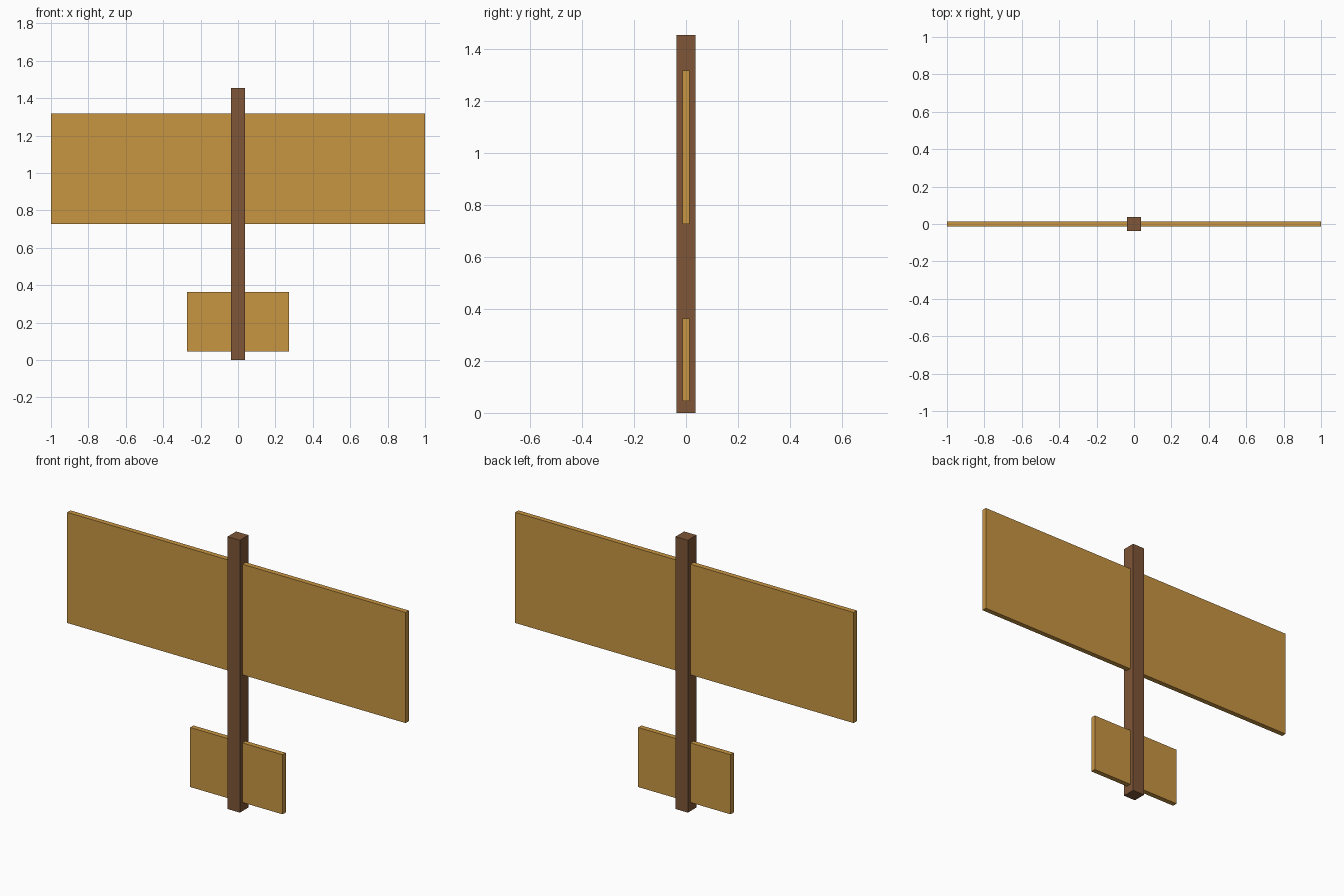
import bpy

cube = bpy.data.objects.get("Cube")
if cube:
    bpy.data.objects.remove(cube, do_unlink=True)

UNIT = 1 / 11  # the wing spans 22 units


def make_material(name, rgb):
    mat = bpy.data.materials.new(name)
    mat.use_nodes = True
    color = (*rgb, 1)
    mat.diffuse_color = color
    mat.node_tree.nodes["Principled BSDF"].inputs["Base Color"].default_value = color
    return mat


def make_box(name, width, depth, bottom, top, mat):
    """Box centred on x and y, measured in units, from bottom to top."""
    bpy.ops.mesh.primitive_cube_add(size=1, location=(0, 0, (bottom + top) / 2 * UNIT))
    obj = bpy.context.object
    obj.name = name
    obj.scale = (width * UNIT, depth * UNIT, (top - bottom) * UNIT)
    bpy.ops.object.transform_apply(location=False, rotation=False, scale=True)
    obj.data.materials.append(mat)
    return obj


dark_wood = make_material("dark wood", (0.21, 0.093, 0.038))
light_wood = make_material("light wood", (0.58, 0.30, 0.055))

# Square body stick, standing upright
make_box("body_stick", 0.8, 0.8, 0, 16, dark_wood)

# Flat boards passing through the stick
make_box("main_wing", 22, 0.3, 8, 14.5, light_wood)
make_box("tail_wing", 6, 0.3, 0.5, 4, light_wood)
